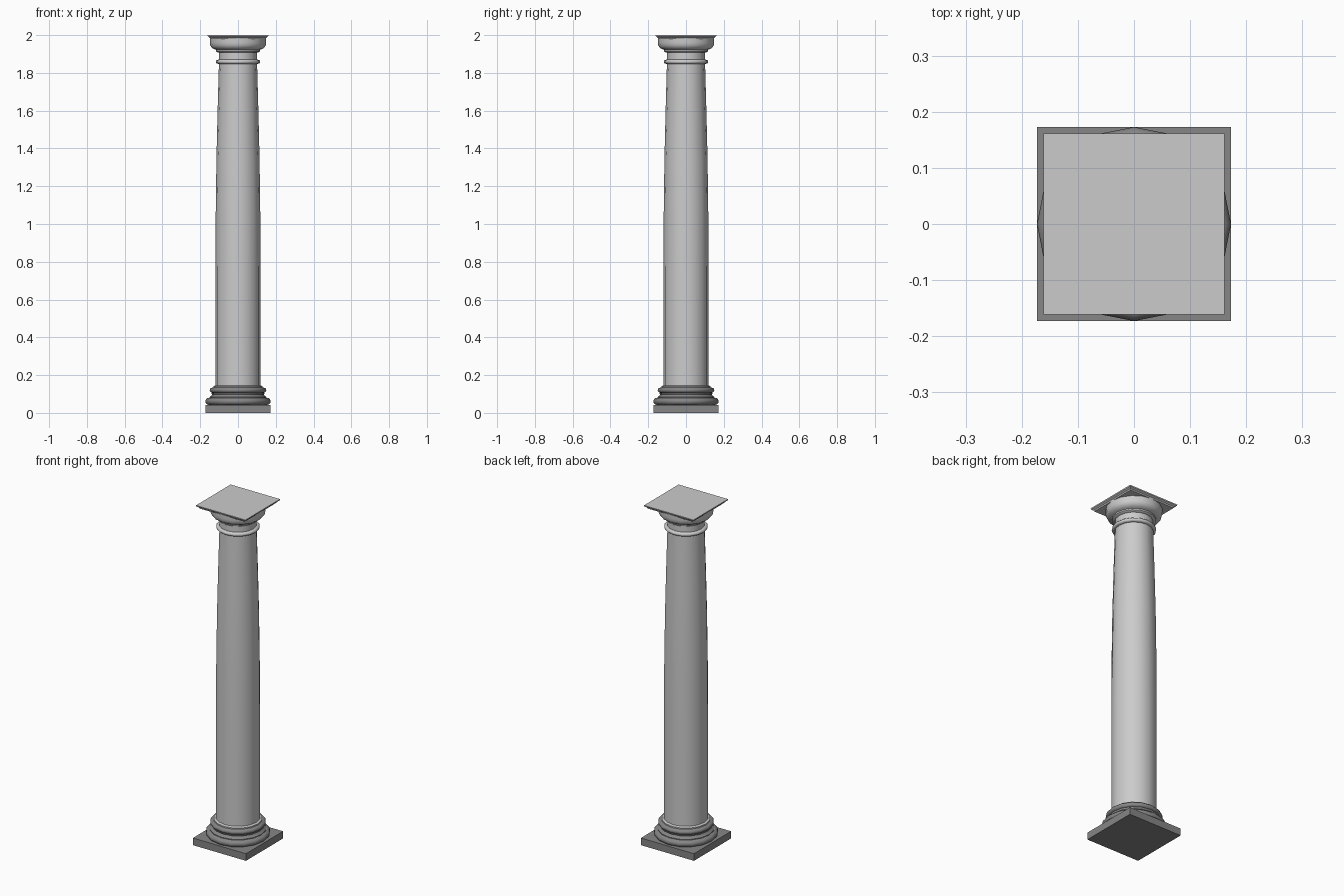
import bpy, bmesh, math

if "Cube" in bpy.data.objects:
    bpy.data.objects.remove(bpy.data.objects["Cube"])

def material(name, v):
    m = bpy.data.materials.new(name)
    m.diffuse_color = (v, v, v, 1)
    m.use_nodes = True
    m.node_tree.nodes["Principled BSDF"].inputs["Base Color"].default_value = m.diffuse_color
    return m

light = material("light stone", 0.60)
dark = material("dark stone", 0.24)
SIDES = 16

def finish(name, bm, mat, angle):
    bmesh.ops.recalc_face_normals(bm, faces=bm.faces)
    me = bpy.data.meshes.new(name)
    bm.to_mesh(me)
    bm.free()
    ob = bpy.data.objects.new(name, me)
    bpy.context.collection.objects.link(ob)
    me.materials.append(mat)
    bpy.ops.object.select_all(action='DESELECT')
    bpy.context.view_layer.objects.active = ob
    ob.select_set(True)
    bpy.ops.object.shade_smooth_by_angle(angle=math.radians(angle))
    return ob

def stack(name, profile, mat, sides=SIDES, angle=40, phase=0.0):
    """Join rings of (radius, z) into a closed solid."""
    bm = bmesh.new()
    rings = []
    for r, z in profile:
        rings.append([bm.verts.new((r * math.cos(phase + 2 * math.pi * i / sides),
                                    r * math.sin(phase + 2 * math.pi * i / sides), z))
                      for i in range(sides)])
    for a, b in zip(rings, rings[1:]):
        for i in range(sides):
            j = (i + 1) % sides
            bm.faces.new((a[i], a[j], b[j], b[i]))
    bm.faces.new(rings[0])
    bm.faces.new(rings[-1])
    return finish(name, bm, mat, angle)

def square(name, profile, mat):
    """Square slab from (half width, z) levels."""
    return stack(name, [(h * math.sqrt(2), z) for h, z in profile], mat, 4, 20, math.pi / 4)

def bulge(r, z0, z1, depth, n=6):
    """Half-round moulding profile."""
    return [(r - depth + depth * math.sin(math.pi * k / n),
             (z0 + z1) / 2 - (z1 - z0) / 2 * math.cos(math.pi * k / n)) for k in range(n + 1)]

# Base
square("plinth", [(0.173, 0), (0.173, 0.042)], dark)
stack("lower_torus", bulge(0.173, 0.042, 0.080, 0.02), dark, angle=60)
stack("scotia", [(0.152, 0.080), (0.152, 0.084), (0.141, 0.090), (0.137, 0.097),
                 (0.140, 0.103), (0.140, 0.106)], dark)
stack("upper_torus", bulge(0.150, 0.106, 0.134, 0.015), dark, angle=60)
stack("base_fillet", [(0.131, 0.134), (0.131, 0.141), (0.119, 0.146)], light)

# Shaft with gentle taper
stack("shaft", [(0.119, 0.143), (0.119, 0.75), (0.118, 1.05), (0.114, 1.35),
                (0.108, 1.6), (0.101, 1.85)], light)

# Capital
stack("astragal", bulge(0.117, 1.848, 1.870, 0.012), light, angle=60)
stack("neck", [(0.101, 1.85), (0.101, 1.912)], light)
stack("echinus", [(0.108, 1.908), (0.116, 1.914), (0.116, 1.922), (0.128, 1.926),
                  (0.140, 1.934), (0.147, 1.946), (0.149, 1.960), (0.149, 1.984)], light)
square("abacus", [(0.147, 1.980), (0.150, 1.987), (0.160, 1.993), (0.161, 2.0)], light)
